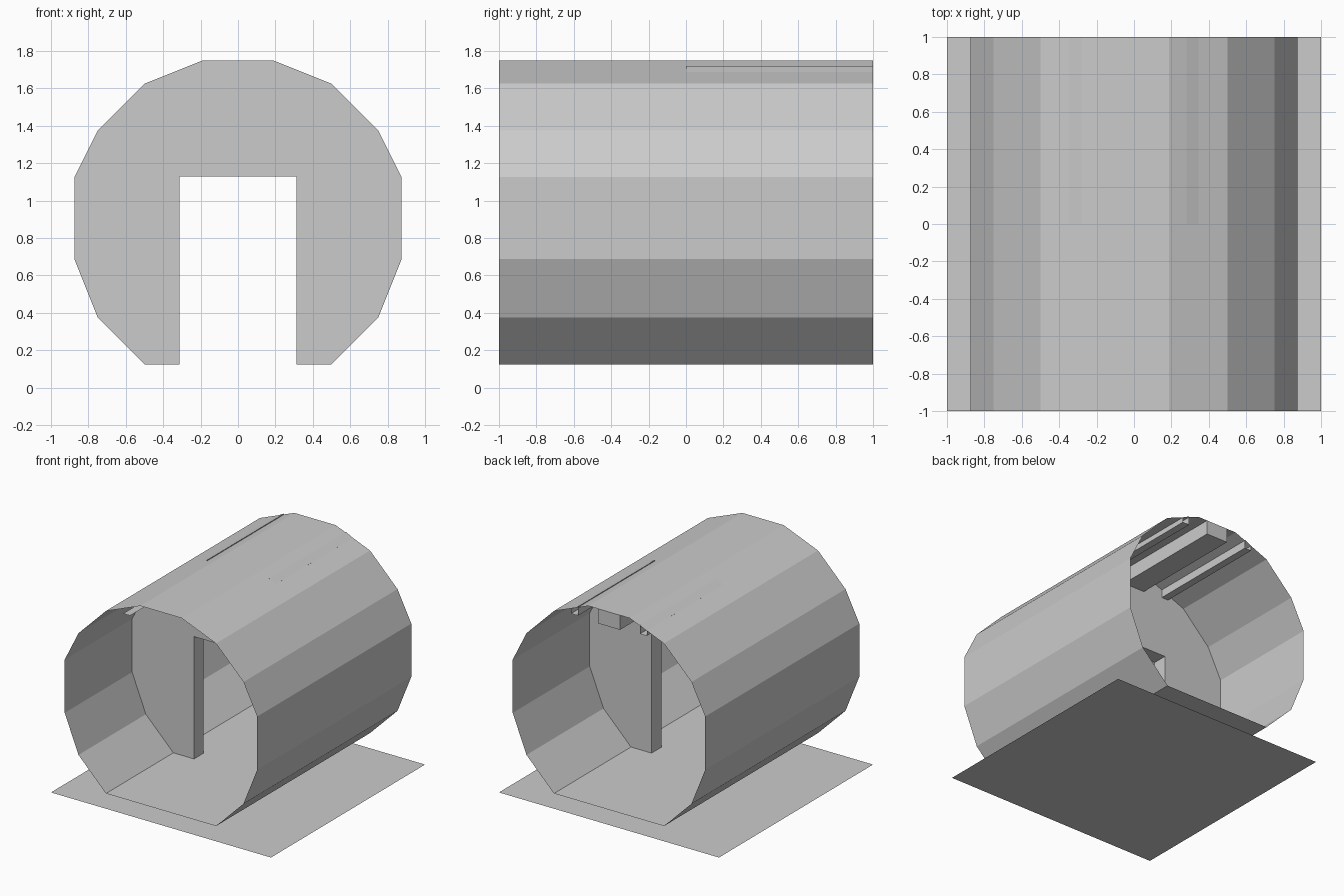
import bpy

if "Cube" in bpy.data.objects:
    bpy.data.objects.remove(bpy.data.objects["Cube"])

HALF = [(0.1875, 1.75), (0.5, 1.625), (0.75, 1.375), (0.875, 1.125),
        (0.875, 0.6875), (0.75, 0.375), (0.5, 0.125)]


def mirrored(points):
    return [(-x, z) for x, z in reversed(points)]


def extrude(name, profile, y0, y1, caps=True):
    """Sweep a closed x-z profile along y."""
    n = len(profile)
    verts = [(x, y, z) for y in (y0, y1) for x, z in profile]
    faces = [(i, i + n, (i + 1) % n + n, (i + 1) % n) for i in range(n)]
    if caps:
        faces += [tuple(range(n)), tuple(reversed(range(n, 2 * n)))]
    return make(name, verts, faces)


def make(name, verts, faces):
    mesh = bpy.data.meshes.new(name)
    mesh.from_pydata(verts, [], faces)
    mesh.update()
    ob = bpy.data.objects.new(name, mesh)
    bpy.context.collection.objects.link(ob)
    return ob


# Flat base sheet
make("base_sheet", [(-1, -1, 0), (1, -1, 0), (1, 1, 0), (-1, 1, 0)], [(0, 1, 2, 3)])

# Thin open-ended tunnel shell, including its floor
extrude("tunnel_shell", HALF + mirrored(HALF), -1, 1, caps=False)

# Dividing wall with a doorway
door = [(0.3125, 0.125), (0.3125, 1.13)]
extrude("dividing_wall", HALF + door + mirrored(HALF + door), -0.125, 0)

# Ceiling beam in the back half
extrude("ceiling_beam", [(-0.1, 1.63), (0.1, 1.63), (0.1, 1.75), (-0.1, 1.75)], 0, 1)

# Open-ended ceiling rails that just break through the roof
rail = [(0.281, 1.719), (0.344, 1.6875), (0.344, 1.645), (0.281, 1.645)]
extrude("ceiling_rail_right", rail, 0, 1, caps=False)
extrude("ceiling_rail_left", mirrored(rail), 0, 1, caps=False)

# Narrow ledge under the roof in the front half
make("front_ledge", [(-0.344, -1, 1.645), (-0.281, -1, 1.645),
                     (-0.281, -0.125, 1.645), (-0.344, -0.125, 1.645)], [(0, 1, 2, 3)])
